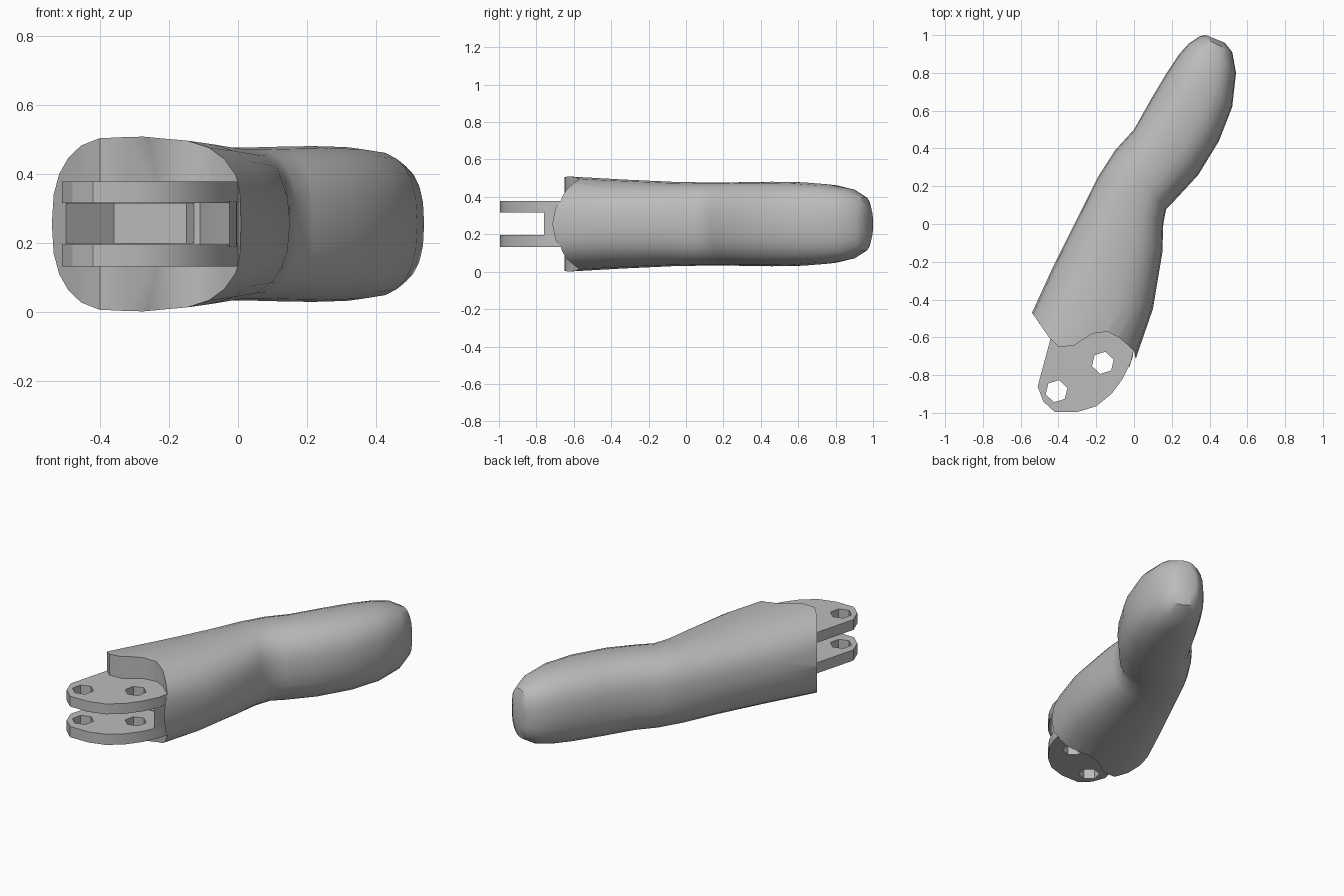
import bpy, bmesh, math
from mathutils import Vector

if "Cube" in bpy.data.objects:
    bpy.data.objects.remove(bpy.data.objects["Cube"])

grey = bpy.data.materials.new("plain grey")
grey.use_nodes = True
COLOUR = (0.5, 0.5, 0.5, 1)
grey.diffuse_color = COLOUR
grey.node_tree.nodes["Principled BSDF"].inputs["Base Color"].default_value = COLOUR
MID_Z = 0.255


def finish(bm, name):
    bmesh.ops.recalc_face_normals(bm, faces=bm.faces)
    mesh = bpy.data.meshes.new(name)
    bm.to_mesh(mesh)
    bm.free()
    obj = bpy.data.objects.new(name, mesh)
    bpy.context.collection.objects.link(obj)
    mesh.materials.append(grey)
    return obj


def prism(name, outline, z0, z1):
    bm = bmesh.new()
    face = bm.faces.new([bm.verts.new((x, y, z0)) for x, y in outline])
    ext = bmesh.ops.extrude_face_region(bm, geom=[face])
    verts = [v for v in ext["geom"] if isinstance(v, bmesh.types.BMVert)]
    bmesh.ops.translate(bm, verts=verts, vec=(0, 0, z1 - z0))
    return finish(bm, name)


def cut(target, cutter):
    cutter.hide_render = True
    mod = target.modifiers.new("cut", "BOOLEAN")
    mod.operation = "DIFFERENCE"
    mod.solver = "EXACT"
    mod.object = cutter
    bpy.context.view_layer.objects.active = target
    bpy.ops.object.modifier_apply(modifier=mod.name)
    bpy.data.objects.remove(cutter)


def shade(obj, angle):
    bpy.ops.object.select_all(action="DESELECT")
    obj.select_set(True)
    bpy.context.view_layer.objects.active = obj
    bpy.ops.object.shade_smooth_by_angle(angle=math.radians(angle))


def loft(name, sections, sides=24, power=2.5):
    bm = bmesh.new()
    rings = []
    for left, right, half in sections:
        a, b = Vector(left), Vector(right)
        ring = []
        for i in range(sides):
            t = math.tau * i / sides
            c, s = math.cos(t), math.sin(t)
            u = math.copysign(abs(c) ** (2 / power), c)
            w = math.copysign(abs(s) ** (2 / power), s)
            p = (a + b) / 2 + (b - a) / 2 * u
            ring.append(bm.verts.new((p.x, p.y, MID_Z + half * w)))
        rings.append(ring)
    for r, q in zip(rings, rings[1:]):
        for i in range(sides):
            j = (i + 1) % sides
            bm.faces.new((r[i], r[j], q[j], q[i]))
    bm.faces.new(rings[0])
    bm.faces.new(rings[-1])
    return finish(bm, name)


# Finger body: left edge, right edge and half height of each section
body = loft("finger_body", [
    ((-.63, -.66), (-.09, -.93), .258),
    ((-.54, -.47), (.0, -.74), .253),
    ((-.43, -.23), (.10, -.45), .238),
    ((-.30, .03), (.15, -.15), .225),
    ((-.19, .25), (.155, .0), .222),
    ((-.10, .39), (.17, .08), .222),
    ((.0, .5), (.22, .13), .224),
    ((.09, .66), (.34, .26), .226),
    ((.18, .81), (.45, .44), .223),
    ((.24, .90), (.52, .62), .212),
    ((.29, .955), (.54, .80), .188),
    ((.35, .995), (.52, .91), .145),
    ((.38, 1.0), (.48, .96), .085),
])

# Scalloped knuckle end and the hinge slot running into the body
knuckle = [(-.54, -.47), (-.45, -.60), (-.40, -.65), (-.32, -.645),
           (-.22, -.58), (-.14, -.57), (-.08, -.60), (.0, -.67), (.012, -.73)]
cut(body, prism("knuckle_cutter",
                [(-.9, -.4)] + knuckle + [(.1, -1.2), (-.9, -1.2)], -.2, .8))
cut(body, prism("slot_cutter",
                [(-.5, -.6), (-.5, -.53), (-.36, -.40), (-.15, -.50),
                 (-.12, -.60), (-.03, -.75), (-.1, -.9), (-.4, -.9)], .2, .315))
shade(body, 35)

# Two hinge plates with pin holes
plate = [(-.40, -.45), (-.44, -.60), (-.51, -.86), (-.48, -.94), (-.42, -.995),
         (-.30, -.995), (-.20, -.965), (-.12, -.90), (-.06, -.82),
         (-.015, -.73), (.0, -.66), (-.06, -.53)]
for name, z0, z1 in (("lower_hinge_plate", .132, .196), ("upper_hinge_plate", .316, .378)):
    obj = prism(name, plate, z0, z1)
    for cx, cy in ((-.41, -.885), (-.165, -.735)):
        hole = [(cx + .06 * math.cos(math.tau * k / 6 + .3),
                 cy + .06 * math.sin(math.tau * k / 6 + .3)) for k in range(6)]
        cut(obj, prism("pin_hole_cutter", hole, z0 - .1, z1 + .1))
    shade(obj, 25)

# Web closing the slot beside the rear pin hole
web = prism("hinge_web", [(-.025, -.76), (-.005, -.70), (.0, -.6),
                          (-.12, -.55), (-.10, -.62)], .19, .32)
shade(web, 25)
